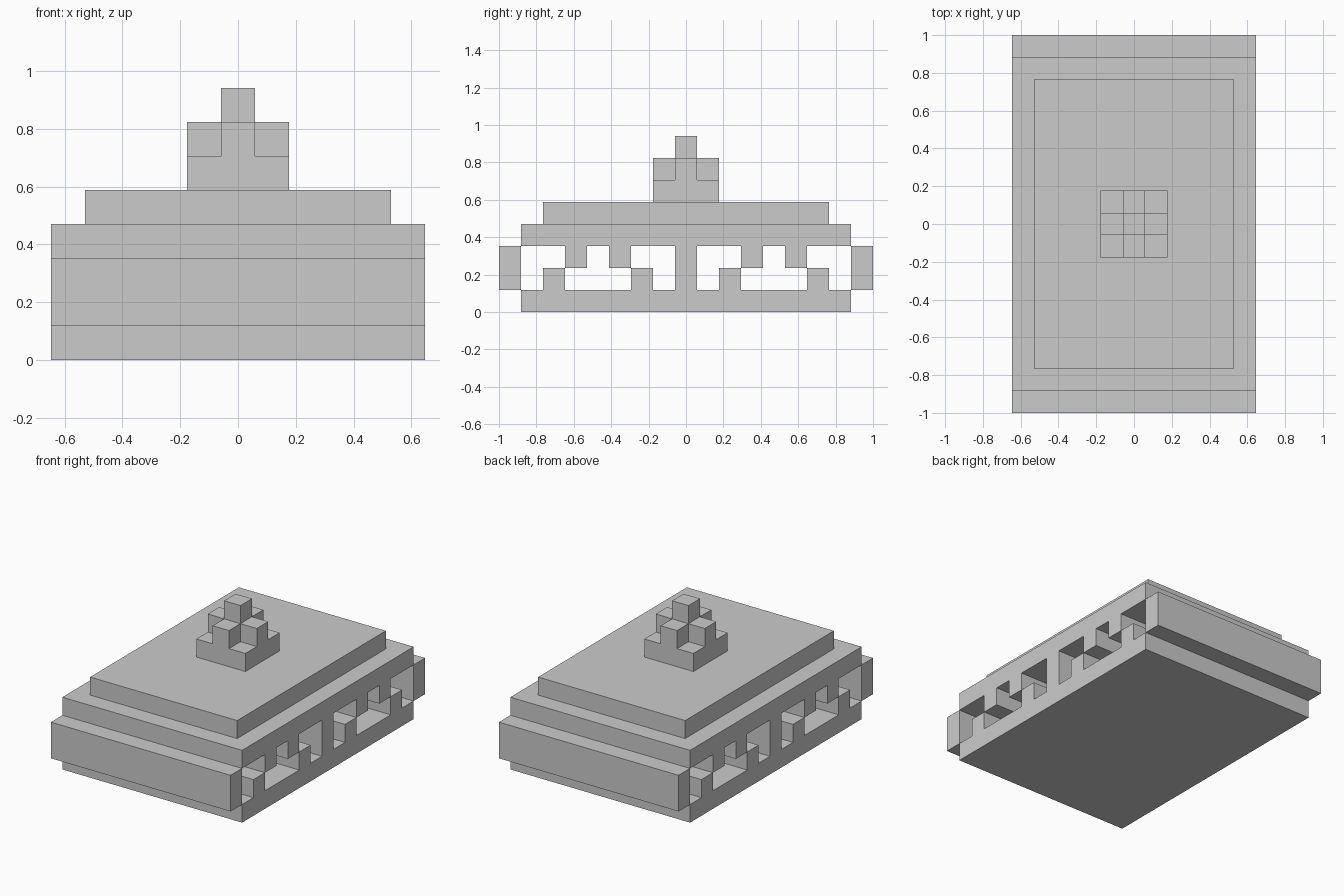
import bpy, bmesh
from itertools import product
from mathutils import Vector

if "Cube" in bpy.data.objects:
    bpy.data.objects.remove(bpy.data.objects["Cube"])

U = 2 / 17  # one block; the model is 11 x 17 x 8 blocks


def box(x, y0, y1, z0, z1):
    """Block cells for |cell x| <= x, y0..y1 and z0..z1 inclusive."""
    return set(product(range(-x, x + 1), range(y0, y1 + 1), range(z0, z1 + 1)))


def mirrored(cells):
    """Repeat cells on the other side of y = 0."""
    return cells | {(x, -y, z) for x, y, z in cells}


# Body: plinth, pierced gallery, overhanging end walls, cornice and roof step
body = box(5, -7, 7, 0, 0) | box(5, -7, 7, 3, 3) | box(4, -6, 6, 4, 4)
body |= mirrored(box(5, 8, 8, 1, 2))            # end walls
body |= box(5, 0, 0, 1, 2)                      # centre pier
for y in (2, 6):
    body |= mirrored(box(5, y, y, 1, 1))        # bars standing on the plinth
for y in (3, 5):
    body |= mirrored(box(5, y, y, 2, 2))        # bars hanging from the cornice

# Finial: square foot, cross, single top block
finial = box(1, -1, 1, 5, 5) | box(1, 0, 0, 6, 6) | box(0, -1, 1, 6, 6)
finial |= box(0, 0, 0, 7, 7)

solid = body | finial


def build(name, cells):
    """Skin the exposed sides of the cells, then merge coplanar faces."""
    bm = bmesh.new()
    for c in sorted(cells):
        centre = Vector((c[0], c[1], c[2] + 0.5))
        for axis, sign in product(range(3), (-1, 1)):
            n = Vector((0, 0, 0))
            n[axis] = sign
            if (c[0] + int(n.x), c[1] + int(n.y), c[2] + int(n.z)) in solid:
                continue
            u = Vector((0, 0, 0))
            u[(axis + 1) % 3] = 0.5
            v = n.cross(u)
            mid = centre + n * 0.5
            corners = (mid - u - v, mid + u - v, mid + u + v, mid - u + v)
            bm.faces.new([bm.verts.new(p * U) for p in corners])
    bmesh.ops.remove_doubles(bm, verts=bm.verts, dist=1e-4)
    bmesh.ops.dissolve_limit(bm, angle_limit=0.01, verts=bm.verts, edges=bm.edges)
    mesh = bpy.data.meshes.new(name)
    bm.to_mesh(mesh)
    bm.free()
    bpy.context.collection.objects.link(bpy.data.objects.new(name, mesh))


build("stepped_body", body)
build("roof_finial", finial)
